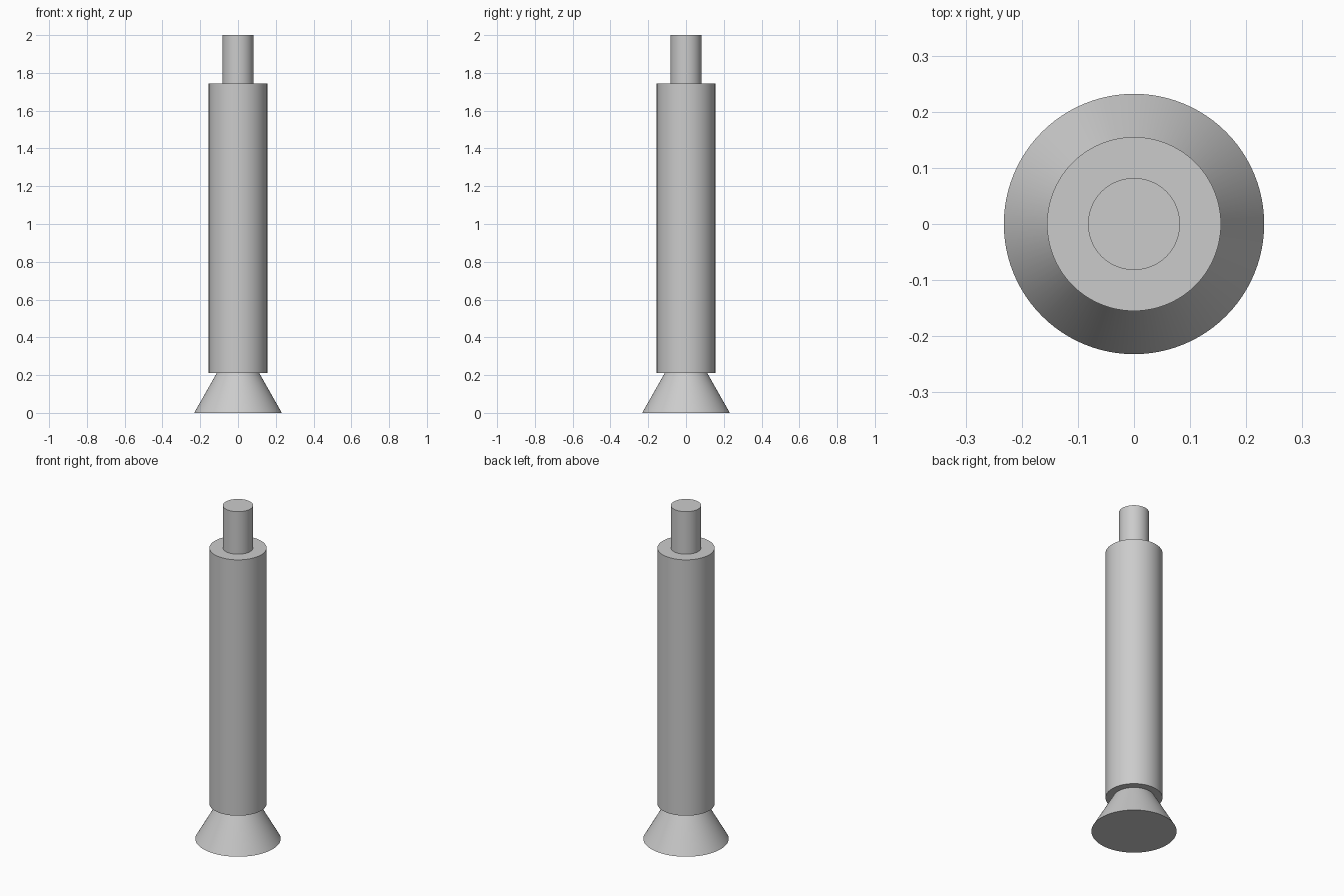
import bpy
import math

cube = bpy.data.objects.get("Cube")
if cube:
    bpy.data.objects.remove(cube, do_unlink=True)

grey = bpy.data.materials.new("light grey")
grey.use_nodes = True
colour = (0.6, 0.6, 0.6, 1)
grey.diffuse_color = colour
grey.node_tree.nodes["Principled BSDF"].inputs["Base Color"].default_value = colour


def round_part(name, bottom_radius, top_radius, bottom, top):
    """Capped round section standing on the z axis."""
    bpy.ops.mesh.primitive_cone_add(
        vertices=96, radius1=bottom_radius, radius2=top_radius,
        depth=top - bottom, location=(0, 0, (bottom + top) / 2))
    part = bpy.context.object
    part.name = name
    part.data.materials.append(grey)
    bpy.ops.object.shade_smooth_by_angle(angle=math.radians(30))
    return part


# Flared foot, main barrel and the narrow pin on top
round_part("flared_foot", 0.232, 0.113, 0, 0.21)
round_part("barrel", 0.155, 0.155, 0.21, 1.745)
round_part("top_pin", 0.082, 0.082, 1.745, 2)
